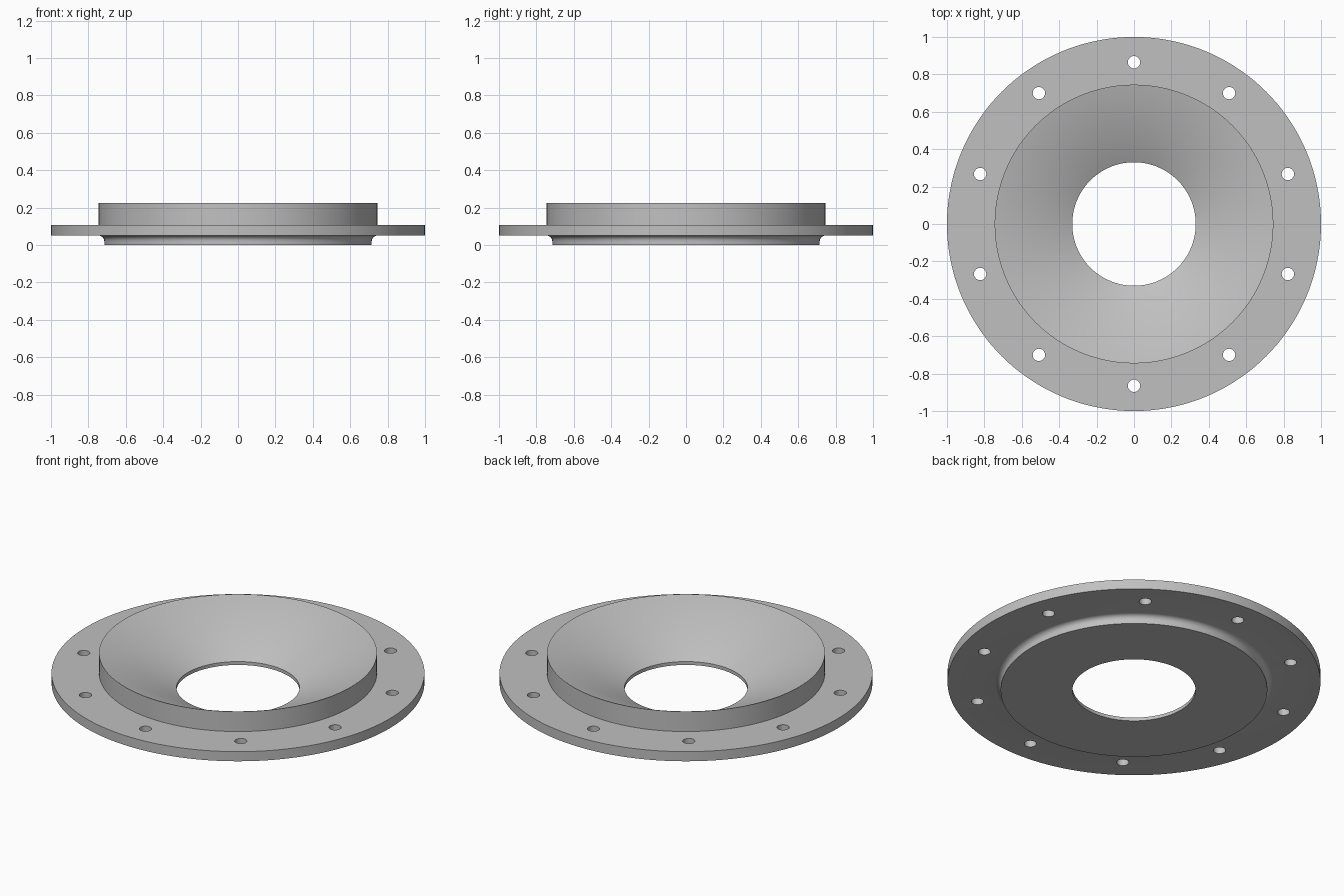
import bpy
import bmesh
from math import cos, sin, pi, radians
from mathutils import Matrix, Vector

if "Cube" in bpy.data.objects:
    bpy.data.objects.remove(bpy.data.objects["Cube"])

SEGMENTS = 144
HOLES = 10
HOLE_CIRCLE = 0.865
HOLE_RADIUS = 0.033

metal = bpy.data.materials.new("grey metal")
metal.use_nodes = True
GREY = (0.53, 0.53, 0.53, 1)
metal.diffuse_color = GREY
metal.node_tree.nodes["Principled BSDF"].inputs["Base Color"].default_value = GREY


def add_object(name, bm):
    bmesh.ops.recalc_face_normals(bm, faces=bm.faces)
    mesh = bpy.data.meshes.new(name)
    bm.to_mesh(mesh)
    bm.free()
    obj = bpy.data.objects.new(name, mesh)
    bpy.context.collection.objects.link(obj)
    mesh.materials.append(metal)
    return obj


def lathe(name, profile):
    """Turn a closed (radius, height) profile around the z axis."""
    bm = bmesh.new()
    verts = [bm.verts.new((r, 0, z)) for r, z in profile]
    edges = [bm.edges.new((a, b)) for a, b in zip(verts, verts[1:] + verts[:1])]
    bmesh.ops.spin(bm, geom=verts + edges, axis=(0, 0, 1), cent=(0, 0, 0),
                   angle=2 * pi, steps=SEGMENTS, use_merge=True)
    bmesh.ops.remove_doubles(bm, verts=bm.verts, dist=0.0001)
    return add_object(name, bm)


# Concave fillet between the bottom step and the underside of the flange
fillet = [(0.745 - 0.03 * cos(a), 0.02 + 0.03 * sin(a))
          for a in (radians(15 * i) for i in range(7))]

# Ring with a bolt flange, a raised collar and a conical bore
flange = lathe("flanged_funnel_ring",
               [(0.33, 0), (0.715, 0)] + fillet +
               [(1, 0.05), (1, 0.107), (0.745, 0.107), (0.745, 0.225),
                (0.741, 0.225), (0.33, 0.02)])

# Bolt hole cutters
bm = bmesh.new()
for i in range(HOLES):
    angle = 2 * pi * (i + 0.5) / HOLES
    place = Matrix.Translation(Vector((cos(angle), sin(angle), 0)) * HOLE_CIRCLE
                               + Vector((0, 0, 0.08)))
    bmesh.ops.create_cone(bm, cap_ends=True, segments=32, radius1=HOLE_RADIUS,
                          radius2=HOLE_RADIUS, depth=0.2, matrix=place)
cutter = add_object("bolt_hole_cutter", bm)
cutter.hide_render = True
cutter.hide_set(True)

holes = flange.modifiers.new("bolt_holes", 'BOOLEAN')
holes.object = cutter
holes.operation = 'DIFFERENCE'
holes.solver = 'EXACT'

# Apply the holes, then shade smooth with sharp edges kept
bpy.ops.object.select_all(action='DESELECT')
bpy.context.view_layer.objects.active = flange
flange.select_set(True)
bpy.ops.object.modifier_apply(modifier=holes.name)
bpy.data.objects.remove(cutter)
bpy.ops.object.shade_smooth_by_angle(angle=radians(30))
